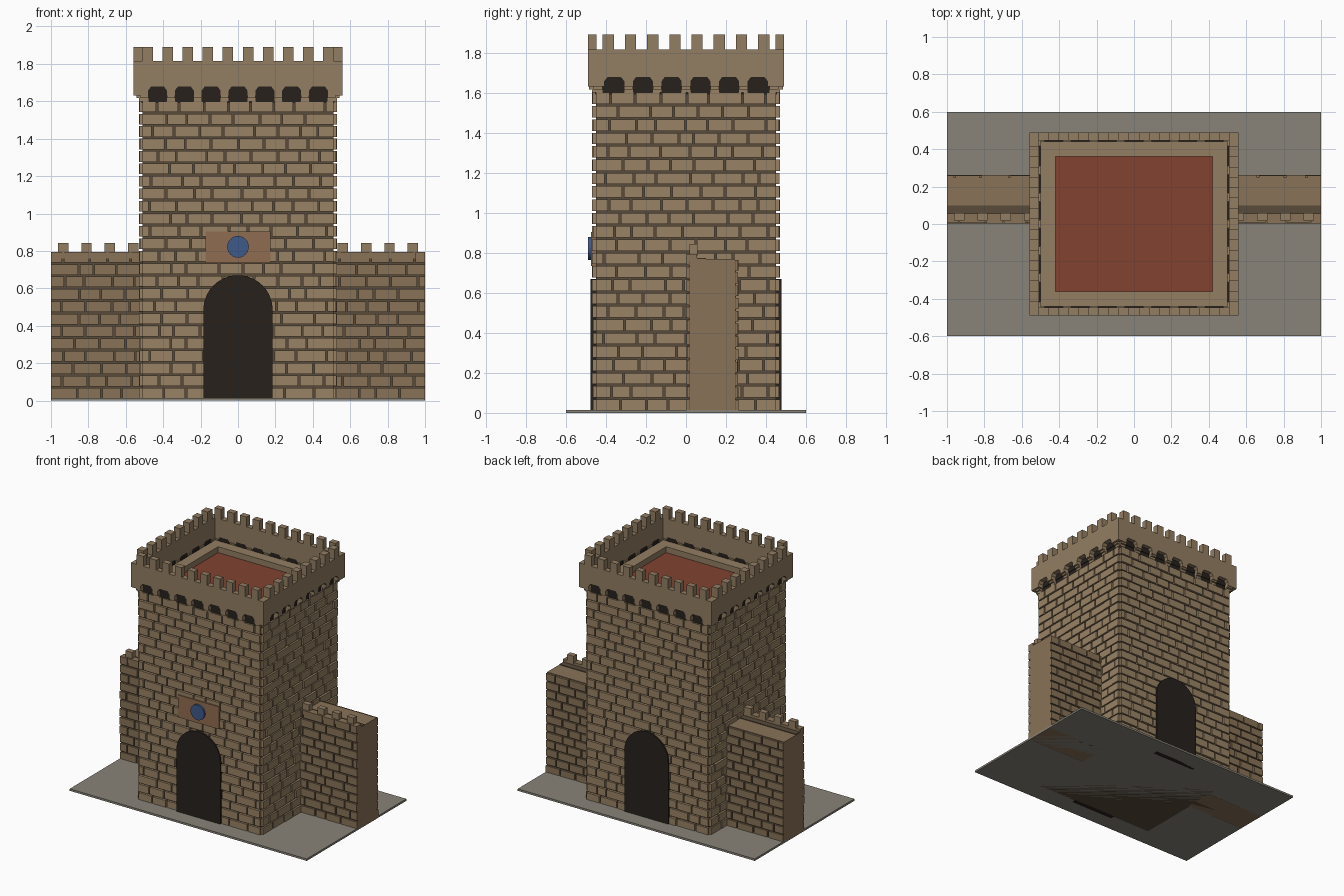
import bpy, bmesh, math, random
from mathutils import Matrix, Vector

if "Cube" in bpy.data.objects:
    bpy.data.objects.remove(bpy.data.objects["Cube"])

random.seed(4)


def material(name, rgb):
    m = bpy.data.materials.new(name)
    m.diffuse_color = (*rgb, 1)
    m.use_nodes = True
    m.node_tree.nodes["Principled BSDF"].inputs["Base Color"].default_value = m.diffuse_color
    return m


STONE = material("stone", (0.32, 0.225, 0.13))
WALLSTONE = material("wall_stone", (0.25, 0.17, 0.095))
MORTAR = material("mortar", (0.10, 0.07, 0.043))
TRIM = material("trim", (0.29, 0.21, 0.125))
DARK = material("dark", (0.02, 0.015, 0.012))
RED = material("red", (0.22, 0.055, 0.03))
SIGN = material("sign", (0.28, 0.15, 0.08))
BLUE = material("blue", (0.05, 0.10, 0.25))
GREY = material("ground_grey", (0.25, 0.23, 0.19))


def finish(name, bm, mat, turn=0):
    bmesh.ops.transform(bm, matrix=Matrix.Rotation(turn * math.pi / 2, 4, 'Z'), verts=bm.verts)
    bmesh.ops.recalc_face_normals(bm, faces=bm.faces)
    me = bpy.data.meshes.new(name)
    bm.to_mesh(me)
    bm.free()
    me.materials.append(mat)
    ob = bpy.data.objects.new(name, me)
    bpy.context.collection.objects.link(ob)
    return ob


def boxes(name, items, mat, turn=0):
    """Each item is (x0, x1, y0, y1, z0, z1)."""
    bm = bmesh.new()
    for x0, x1, y0, y1, z0, z1 in items:
        size = Matrix.Diagonal((x1 - x0, y1 - y0, z1 - z0, 1))
        mid = Vector((x0 + x1, y0 + y1, z0 + z1)) / 2
        bmesh.ops.create_cube(bm, size=1, matrix=Matrix.Translation(mid) @ size)
    return finish(name, bm, mat, turn)


def plate(name, outline, y0, y1, mat, turn=0):
    """Extrude an x-z outline from y0 to y1."""
    bm = bmesh.new()
    face = bm.faces.new([bm.verts.new((x, y0, z)) for x, z in outline])
    new = bmesh.ops.extrude_face_region(bm, geom=[face])["geom"]
    bmesh.ops.translate(bm, vec=(0, y1 - y0, 0),
                        verts=[v for v in new if isinstance(v, bmesh.types.BMVert)])
    return finish(name, bm, mat, turn)


def courses(x0, x1, y, out, z0, z1, rows, length):
    """Rows of staggered bricks standing out of a wall face at y."""
    items, h, gap = [], (z1 - z0) / rows, 0.005
    n = round((x1 - x0) / length)
    for r in range(rows):
        step = (x1 - x0) / n
        cuts = [x0 + step * (i + 0.5 * (r % 2)) + random.uniform(-.22, .22) * step
                for i in range(0 if r % 2 else 1, n)]
        edges = [x0] + cuts + [x1]
        for a, b in zip(edges, edges[1:]):
            d = y + out * random.uniform(0.8, 1.1)
            a2 = a + (gap if a > x0 else 0)
            b2 = b - (gap if b < x1 else 0)
            items.append((a2, b2, min(d, y - out * .2), max(d, y - out * .2),
                          z0 + r * h + gap, z0 + (r + 1) * h - gap))
    return items


# ground and tower core
boxes("ground_slab", [(-1, 1, -.6, .6, 0, .015)], GREY)
boxes("tower_core", [(-.51, .51, -.45, .45, 0, 1.595)], MORTAR)

# tower roof: raised rim around a sunken red floor
boxes("roof_floor", [(-.43, .43, -.37, .37, 1.59, 1.605)], RED)
boxes("roof_rim", [(-.50, .50, s * .40 - .04, s * .40 + .04, 1.59, 1.65) for s in (-1, 1)]
      + [(s * .46 - .04, s * .46 + .04, -.36, .36, 1.59, 1.65) for s in (-1, 1)], TRIM)

# the four tower faces: bricks, corbels, arched parapet, merlons
for turn, side in enumerate(("front", "right", "back", "left")):
    wide = turn % 2 == 0
    half, depth = (.51, .45) if wide else (.45, .51)
    count = 7 if wide else 6
    arches = [(i - (count - 1) / 2) * .1435 for i in range(count)]
    boxes(side + "_tower_bricks",
          courses(-half, half, -depth, -.018, .005, 1.605, 24, .135), STONE, turn)
    boxes(side + "_arch_shadow",
          [(-half - .005, half + .005, -depth - .006, -depth + .01, 1.59, 1.64)], DARK, turn)

    # parapet panel with arch notches along its lower edge
    end = .56 if wide else .45
    low = [(-end, 1.63)]
    for c in arches:
        low += [(c - .048, 1.63), (c - .048, 1.657), (c - .034, 1.676),
                (c + .034, 1.676), (c + .048, 1.657), (c + .048, 1.63)]
    low += [(end, 1.63), (end, 1.815), (-end, 1.815)]
    inner = .447 if wide else .508
    outer = .49 if wide else .56
    plate(side + "_parapet", low, -outer, -inner, TRIM, turn)
    plate(side + "_arch_backing", [(-half, 1.635), (half, 1.635), (half, 1.69), (-half, 1.69)],
          -inner - .012, -inner - .002, DARK, turn)

    # stepped corbels between the arches
    spots = [(a + b) / 2 for a, b in zip(arches, arches[1:])]
    spots += [-half + .01, half - .01]
    boxes(side + "_corbels",
          [(c - .024, c + .024, -depth - .02, -depth + .01, 1.60, 1.64) for c in spots]
          + [(c - .022, c + .022, -depth - .034, -depth + .01, 1.617, 1.66) for c in spots],
          STONE, turn)

    # merlons
    n, pitch = (10, .1075) if wide else (8, .111)
    mids = [(i - (n - 1) / 2) * pitch for i in range(n)]
    caps = [(m - .028, m + .028, -outer, -inner, 1.81, 1.89) for m in mids]
    boxes(side + "_merlons", caps, TRIM, turn)

# arched doors front and back
arch = [(-.185, 0), (.185, 0)] + [(.185 * math.cos(math.pi * i / 20),
                                   .485 + .185 * math.sin(math.pi * i / 20)) for i in range(21)]
for turn, side in ((0, "front"), (2, "back")):
    plate(side + "_door", arch, -.478, -.44, DARK, turn)

# sign and round shield over the front door
boxes("sign_board", [(-.173, .173, -.476, -.45, .735, .905)], SIGN)
disc = [(.058 * math.cos(math.tau * i / 24), .822 + .058 * math.sin(math.tau * i / 24))
        for i in range(24)]
plate("shield_disc", disc, -.49, -.47, BLUE)

# curtain walls on both sides
for s, side in ((-1, "left"), (1, "right")):
    x0, x1 = sorted((s * .50, s * 1.0))
    boxes(side + "_wall_core", [(x0, x1, .02, .245, 0, .77)], WALLSTONE)
    boxes(side + "_wall_mortar", [(x0 + .002, x1 - .002, .016, .10, 0, .775),
                                  (x0 + .002, x1 - .002, .20, .249, 0, .765)], MORTAR)
    boxes(side + "_wall_front_bricks",
          courses(x0, x1, .016, -.013, .005, .80, 12, .12), WALLSTONE)
    boxes(side + "_wall_back_bricks",
          courses(x0, x1, .249, .012, .005, .77, 12, .12), WALLSTONE)
    boxes(side + "_wall_parapet", [(x0, x1, .01, .055, .76, .795)], WALLSTONE)
    boxes(side + "_wall_merlons",
          [(s * m - .028, s * m + .028, .018, .058, .785, .843)
           for m in (.56, .685, .81, .935)], TRIM)
